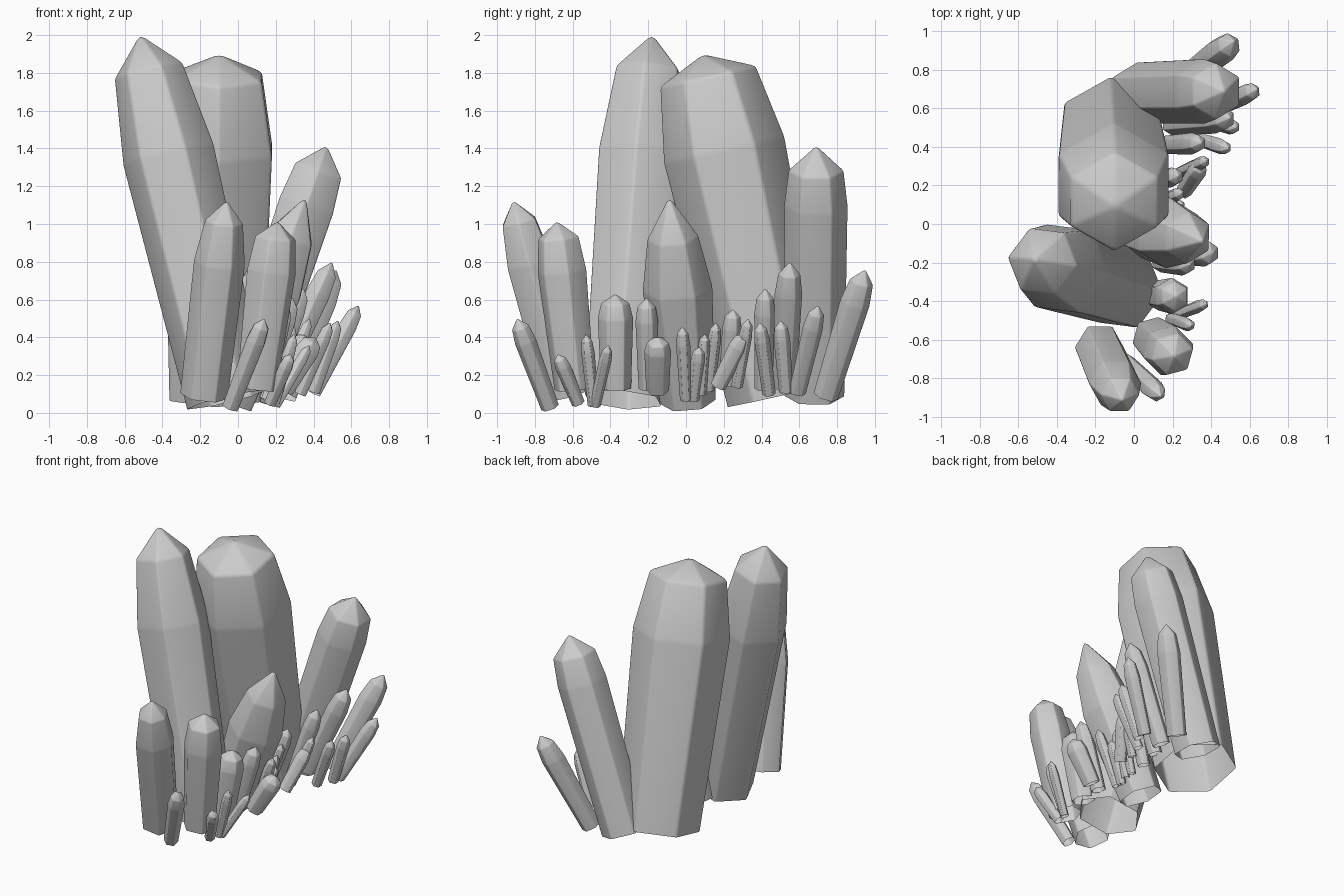
import bpy, bmesh, math
from mathutils import Vector


def crystal(name, base, tip, r, f1=0.72, f2=0.9, phase=90):
    """Open-bottomed six-sided pointed prism; r = radii at base, belly and shoulder."""
    base, tip = Vector(base), Vector(tip)
    axis = (tip - base).normalized()
    a = math.radians(phase)
    u = Vector((math.cos(a), math.sin(a), 0))
    u = (u - axis * u.dot(axis)).normalized()
    v = axis.cross(u)
    bm = bmesh.new()
    rings = []
    for f, rad in zip((0, f1, f2), r):
        c = base.lerp(tip, f)
        rings.append([bm.verts.new(c + rad * (math.cos(k * math.pi / 3) * u + math.sin(k * math.pi / 3) * v))
                      for k in range(6)])
    top = bm.verts.new(tip)
    for k in range(6):
        n = (k + 1) % 6
        for lo, hi in zip(rings, rings[1:]):
            bm.faces.new((lo[k], lo[n], hi[n], hi[k]))
        bm.faces.new((rings[2][k], rings[2][n], top))
    for f in bm.faces:
        f.smooth = True
    me = bpy.data.meshes.new(name)
    bm.to_mesh(me)
    bm.free()
    ob = bpy.data.objects.new(name, me)
    bpy.context.collection.objects.link(ob)
    # Slightly softened edges
    bev = ob.modifiers.new("soft_edges", "BEVEL")
    bev.width = r[1] * 0.05
    bev.segments = 2
    bev.limit_method = 'ANGLE'
    bev.angle_limit = math.radians(5)


# Large crystals
crystal("crystal_back_large", (-.12, .49, .09), (-.10, .09, 1.9), (.28, .33, .262), .72, .935, 90)
crystal("crystal_left_tall", (-.06, -.335, .07), (-.52, -.18, 2.005), (.22, .25, .188), .67, .9, -8)
crystal("crystal_back_right", (.02, .68, .09), (.47, .69, 1.415), (.16, .17, .147), .76, .9, 90)
crystal("crystal_middle", (-.05, .01, .06), (.36, -.09, 1.145), (.15, .187, .137), .55, .8, 90)
crystal("crystal_front_left", (-.18, -.64, .09), (-.06, -.915, 1.125), (.128, .137, .102), .68, .89, 60)
crystal("crystal_front_right", (.1, -.59, .13), (.21, -.685, 1.015), (.112, .135, .112), .7, .9, 75)

# Small crystals along the right side: base, tip, belly radius
small = [
    ((.13, -.37, .13), (.22, -.375, .63), .095),
    ((.14, -.2, .13), (.29, -.21, .61), .061),
    ((.24, -.15, .12), (.41, -.15, .4), .072),
    ((.2, -.48, .04), (.38, -.41, .36), .034),
    ((.19, -.49, .04), (.30, -.53, .42), .036),
    ((.17, -.57, .05), (.28, -.68, .31), .042),
    ((-.04, -.72, .03), (.14, -.895, .5), .058),
    ((.15, 0, .07), (.3, -.02, .46), .038),
    ((.14, .04, .07), (.26, .07, .35), .038),
    ((.14, .08, .1), (.25, .1, .42), .034),
    ((.12, .12, .12), (.25, .16, .48), .036),
    ((.1, .22, .15), (.23, .25, .55), .052),
    ((.26, .17, .14), (.35, .31, .42), .05),
    ((.24, .27, .14), (.38, .33, .5), .036),
    ((.16, .41, .13), (.35, .42, .66), .057),
    ((.33, .44, .1), (.49, .39, .48), .042),
    ((.2, .52, .14), (.5, .55, .8), .074),
    ((.4, .53, .11), (.53, .5, .49), .044),
    ((.4, .59, .11), (.64, .7, .57), .054),
    ((.25, .74, .09), (.52, .95, .76), .08),
]
for i, (b, t, r) in enumerate(small):
    crystal(f"small_crystal_{i + 1}", b, t, (r * .85, r, r * .8), .74, .9, 90)
